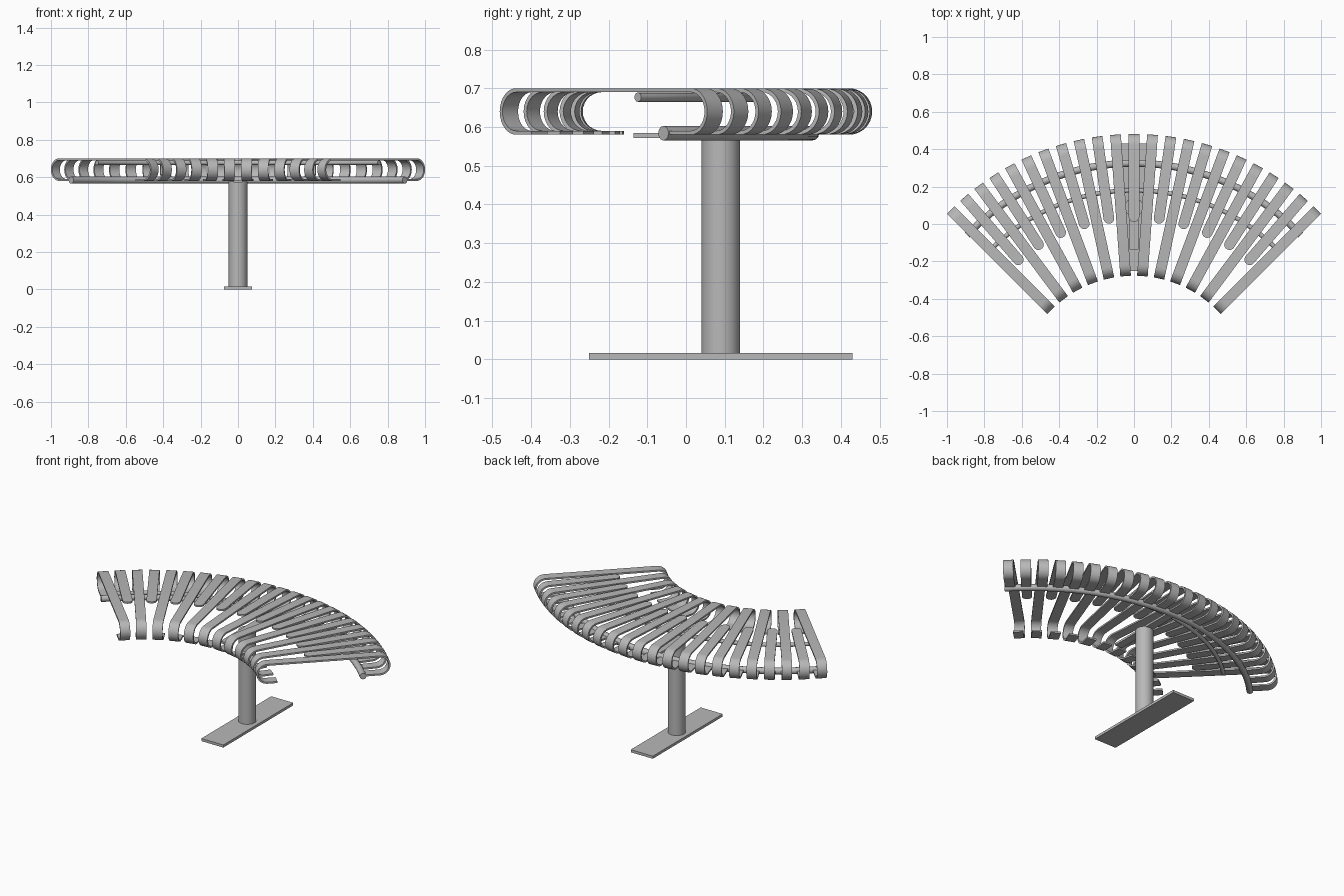
import bpy, bmesh, math
from mathutils import Vector

if "Cube" in bpy.data.objects:
    bpy.data.objects.remove(bpy.data.objects["Cube"])

CY = -0.905                 # centre of the bench arc on the y axis
R_OUT, R_IN = 1.386, 0.628  # outer and inner ends of the slats
STEP = math.radians(45 / 11)
HALF_W, THICK = 0.0285, 0.010
Z_MID, BEND = 0.64, 0.055   # middle height and radius of the rolled ends

metal = bpy.data.materials.new("grey_metal")
metal.diffuse_color = (0.48, 0.48, 0.48, 1)
metal.use_nodes = True
metal.node_tree.nodes["Principled BSDF"].inputs["Base Color"].default_value = metal.diffuse_color


def finish(obj, angle=35):
    obj.data.materials.clear()
    obj.data.materials.append(metal)
    bpy.ops.object.select_all(action='DESELECT')
    obj.select_set(True)
    bpy.context.view_layer.objects.active = obj
    bpy.ops.object.shade_smooth_by_angle(angle=math.radians(angle))


def mesh_object(name, bm):
    bmesh.ops.recalc_face_normals(bm, faces=bm.faces)
    me = bpy.data.meshes.new(name)
    bm.to_mesh(me)
    bm.free()
    obj = bpy.data.objects.new(name, me)
    bpy.context.collection.objects.link(obj)
    finish(obj)
    return obj


def bend(r_centre, start, end, n=14):
    """Half-round bend: (radius, height, normal r, normal z, half width)."""
    out = []
    for i in range(n + 1):
        a = math.radians(start + (end - start) * i / n)
        c, s = math.cos(a), math.sin(a)
        out.append((r_centre + BEND * c, Z_MID + BEND * s, c, s, HALF_W))
    return out


def slat(name, angle, full):
    edge = BEND + THICK / 2
    path = [(1.225, Z_MID - BEND, 0, -1, HALF_W)]
    path += bend(R_OUT - edge, -90, 90)
    if full:
        path += bend(R_IN + edge, 90, 270)
        path.append((0.745, Z_MID - BEND, 0, -1, HALF_W))
    else:
        # rounded inner tip
        for i in range(9):
            a = math.radians(86 * i / 8)
            path.append((0.945 - HALF_W * math.sin(a), Z_MID + BEND, 0, 1,
                         HALF_W * math.cos(a)))
    bm = bmesh.new()
    out = Vector((math.sin(angle), math.cos(angle), 0))
    side = Vector((math.cos(angle), -math.sin(angle), 0))
    rings = []
    for r, z, nr, nz, hw in path:
        ring = []
        for s, t in ((-1, -1), (1, -1), (1, 1), (-1, 1)):
            rr, zz = r + nr * t * THICK / 2, z + nz * t * THICK / 2
            ring.append(bm.verts.new(Vector((0, CY, zz)) + out * rr + side * s * hw))
        rings.append(ring)
    for a, b in zip(rings, rings[1:]):
        for k in range(4):
            bm.faces.new((a[k], a[(k + 1) % 4], b[(k + 1) % 4], b[k]))
    bm.faces.new(rings[0])
    bm.faces.new(rings[-1])
    return mesh_object(name, bm)


def arc_pipe(name, radius, z, thickness, half_angle, n=48):
    cu = bpy.data.curves.new(name, 'CURVE')
    cu.dimensions = '3D'
    cu.bevel_depth = thickness
    cu.bevel_resolution = 4
    cu.use_fill_caps = True
    sp = cu.splines.new('POLY')
    sp.points.add(n)
    for i, p in enumerate(sp.points):
        a = math.radians(half_angle) * (2 * i / n - 1)
        p.co = (radius * math.sin(a), CY + radius * math.cos(a), z, 1)
    obj = bpy.data.objects.new(name, cu)
    bpy.context.collection.objects.link(obj)
    bpy.ops.object.select_all(action='DESELECT')
    obj.select_set(True)
    bpy.context.view_layer.objects.active = obj
    bpy.ops.object.convert(target='MESH')
    finish(bpy.context.object, 50)


def box(name, x, y0, y1, z0, z1):
    bm = bmesh.new()
    bmesh.ops.create_cube(bm, size=1)
    for v in bm.verts:
        v.co = (v.co.x * 2 * x, (y0 + y1) / 2 + v.co.y * (y1 - y0),
                (z0 + z1) / 2 + v.co.z * (z1 - z0))
    mesh_object(name, bm)


# Seat: long slats alternate with short round-tipped ones
for i in range(-11, 12):
    full = i % 2 != 0
    slat("long_slat" if full else "short_slat", i * STEP, full)

# Curved support pipes
arc_pipe("lower_support_pipe", 1.23, 0.584, 0.019, 46.5)
arc_pipe("upper_support_pipe", 1.085, 0.677, 0.012, 44)

# Pedestal: arm under the seat, column and foot plate
box("support_arm", 0.025, -0.135, 0.325, 0.572, 0.585)
box("foot_plate", 0.075, -0.25, 0.43, 0.0, 0.016)
bm = bmesh.new()
bmesh.ops.create_cone(bm, cap_ends=True, segments=32, radius1=0.05, radius2=0.05, depth=0.562)
bmesh.ops.translate(bm, verts=bm.verts, vec=(0, 0.09, 0.295))
mesh_object("column", bm)
